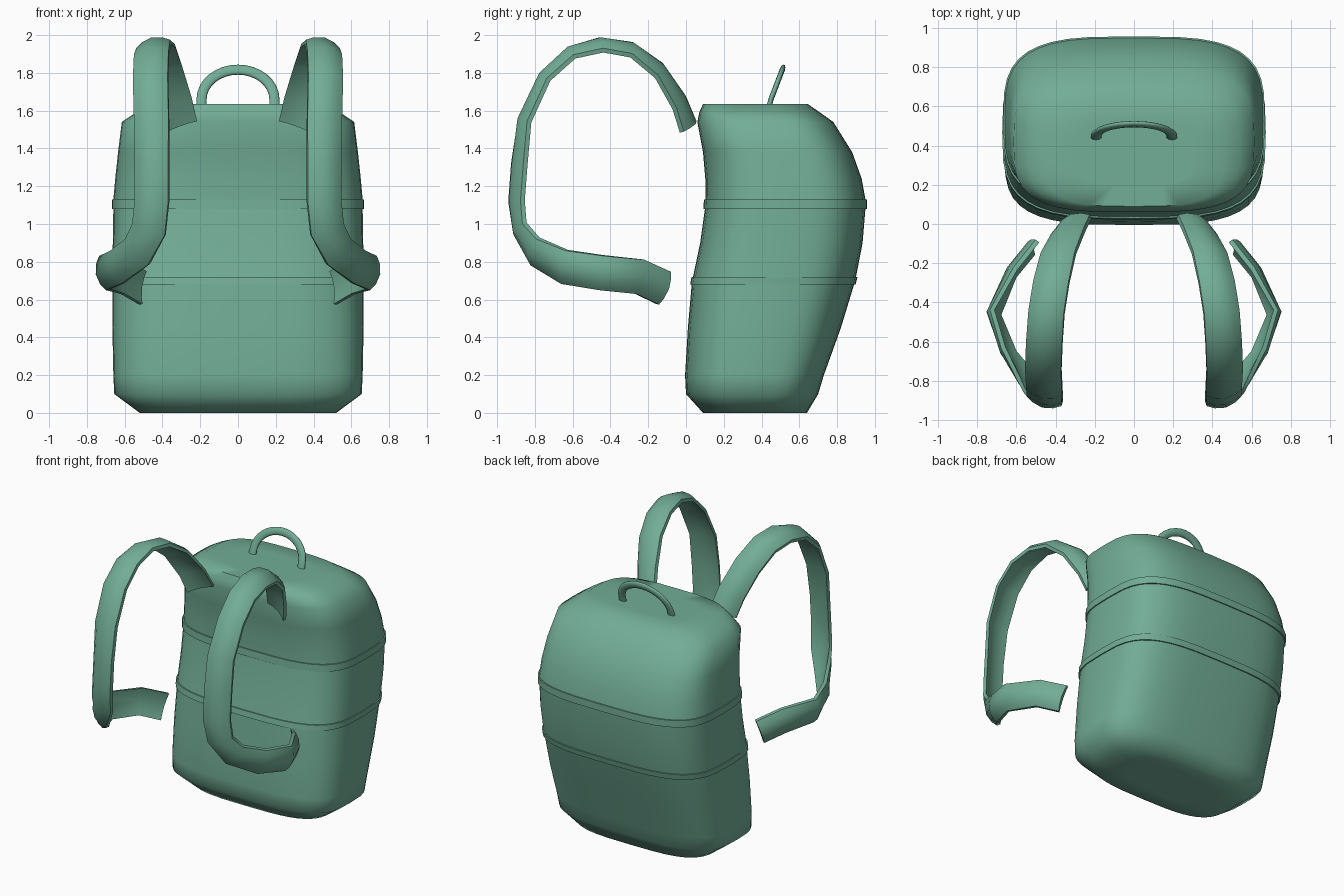
import bpy, bmesh
from math import sin, cos, pi, radians, copysign
from mathutils import Vector

cube = bpy.data.objects.get("Cube")
if cube:
    bpy.data.objects.remove(cube, do_unlink=True)

green = bpy.data.materials.new("sage_green")
green.use_nodes = True
COLOUR = (0.17, 0.42, 0.31, 1)
green.diffuse_color = COLOUR
green.node_tree.nodes["Principled BSDF"].inputs["Base Color"].default_value = COLOUR


def loft(name, rings, angle):
    """Skin closed rings of points, cap both ends, shade smooth."""
    bm = bmesh.new()
    loops = [[bm.verts.new(p) for p in ring] for ring in rings]
    n = len(loops[0])
    for a, b in zip(loops, loops[1:]):
        for i in range(n):
            j = (i + 1) % n
            bm.faces.new((a[i], a[j], b[j], b[i]))
    bm.faces.new(loops[0][::-1])
    bm.faces.new(loops[-1])
    bmesh.ops.recalc_face_normals(bm, faces=bm.faces)
    mesh = bpy.data.meshes.new(name)
    bm.to_mesh(mesh)
    bm.free()
    mesh.materials.append(green)
    obj = bpy.data.objects.new(name, mesh)
    bpy.context.collection.objects.link(obj)
    bpy.ops.object.select_all(action='DESELECT')
    obj.select_set(True)
    bpy.context.view_layer.objects.active = obj
    bpy.ops.object.shade_smooth_by_angle(angle=radians(angle))
    return obj


def rounded_ring(z, half, y0, y1, n=40, power=3.4):
    """Superellipse outline of the bag at one height."""
    ring = []
    for i in range(n):
        a = 2 * pi * i / n
        c, s = cos(a), sin(a)
        x = copysign(abs(c) ** (2 / power), c) * half
        y = copysign(abs(s) ** (2 / power), s) * (y1 - y0) / 2
        ring.append((x, (y0 + y1) / 2 + y, z))
    return ring


def sweep(name, path, widths, section, angle):
    """Sweep a section along a path, with a width direction per point."""
    pts = [Vector(p) for p in path]
    rings = []
    for i, p in enumerate(pts):
        t = (pts[min(i + 1, len(pts) - 1)] - pts[max(i - 1, 0)]).normalized()
        w = Vector(widths[i])
        w = (w - t * w.dot(t)).normalized()
        n = t.cross(w)
        rings.append([p + w * u + n * v for u, v in section])
    return loft(name, rings, angle)


# Bag body: height, half width, front y, back y
G = 0.008
levels = [
    (0, 0.30, 0.2, 0.52), (0, 0.52, 0.09, 0.64),
    (0.10, 0.655, 0, 0.70), (0.20, 0.66, -0.005, 0.73),
    (0.45, 0.665, 0.01, 0.82), (0.68, 0.663, 0.03, 0.89),
    (0.68, 0.663 + G, 0.03 - G, 0.89 + G),
    (0.72, 0.665 + G, 0.037 - G, 0.90 + G), (0.72, 0.665, 0.037, 0.90),
    (0.90, 0.663, 0.075, 0.935), (1.08, 0.66, 0.10, 0.95),
    (1.08, 0.66 + G, 0.10 - G, 0.95 + G),
    (1.13, 0.66 + G, 0.103 - G, 0.95 + G), (1.13, 0.66, 0.103, 0.95),
    (1.24, 0.65, 0.102, 0.93), (1.38, 0.635, 0.09, 0.88),
    (1.54, 0.615, 0.06, 0.78), (1.59, 0.54, 0.07, 0.71),
    (1.635, 0.46, 0.09, 0.645), (1.635, 0.3, 0.2, 0.52),
]
loft("bag_body", [rounded_ring(*lv) for lv in levels], 62)

# Carrying loop on top, leaning backwards
arc = [pi * i / 16 for i in range(17)]
loop_path = [(-0.195, 0.435, 1.6)]
loop_path += [(-0.193 * cos(a), 0.45 + 0.06 * sin(a), 1.66 + 0.157 * sin(a)) for a in arc]
loop_path += [(0.195, 0.435, 1.6)]
oval = [(0.014 * cos(2 * pi * i / 10), 0.028 * sin(2 * pi * i / 10)) for i in range(10)]
sweep("top_handle", loop_path, [(0, 1, -0.35)] * len(loop_path), oval, 60)

# Shoulder straps: path point and width direction, from the top edge to the loose end
strap = [
    ((0.31, 0.02, 1.52), (0.9, -0.3, -0.4)),
    ((0.34, -0.03, 1.65), (0.9, -0.2, -0.35)),
    ((0.39, -0.14, 1.82), (1, -0.1, -0.3)),
    ((0.425, -0.29, 1.93), (1, 0, -0.25)),
    ((0.45, -0.45, 1.955), (1, 0, -0.25)),
    ((0.46, -0.61, 1.91), (1, 0, -0.2)),
    ((0.465, -0.75, 1.78), (1, 0.1, -0.1)),
    ((0.46, -0.86, 1.55), (1, 0.2, 0)),
    ((0.46, -0.89, 1.32), (1, 0.3, 0)),
    ((0.46, -0.905, 1.12), (1, 0.3, 0)),
    ((0.475, -0.885, 0.97), (1, 0.2, 0.35)),
    ((0.54, -0.81, 0.85), (0.6, 0.1, 0.8)),
    ((0.65, -0.65, 0.77), (0.25, 0, 1)),
    ((0.72, -0.45, 0.74), (0.2, 0, 1)),
    ((0.62, -0.24, 0.72), (0.1, 0, 1)),
    ((0.515, -0.11, 0.66), (0, 0.2, 1)),
]
W = 0.093
bow = [-1, -0.6, 0, 0.6, 1]
section = [(W * u, 0.034 - 0.036 * u * u) for u in bow]
section += [(W * u, -0.008 - 0.018 * u * u) for u in reversed(bow)]
for side, label in ((1, "left"), (-1, "right")):
    path = [(side * p[0], p[1], p[2]) for p, w in strap]
    widths = [(side * w[0], w[1], w[2]) for p, w in strap]
    profile = [(u, side * v) for u, v in section]
    sweep(label + "_shoulder_strap", path, widths, profile, 45)
